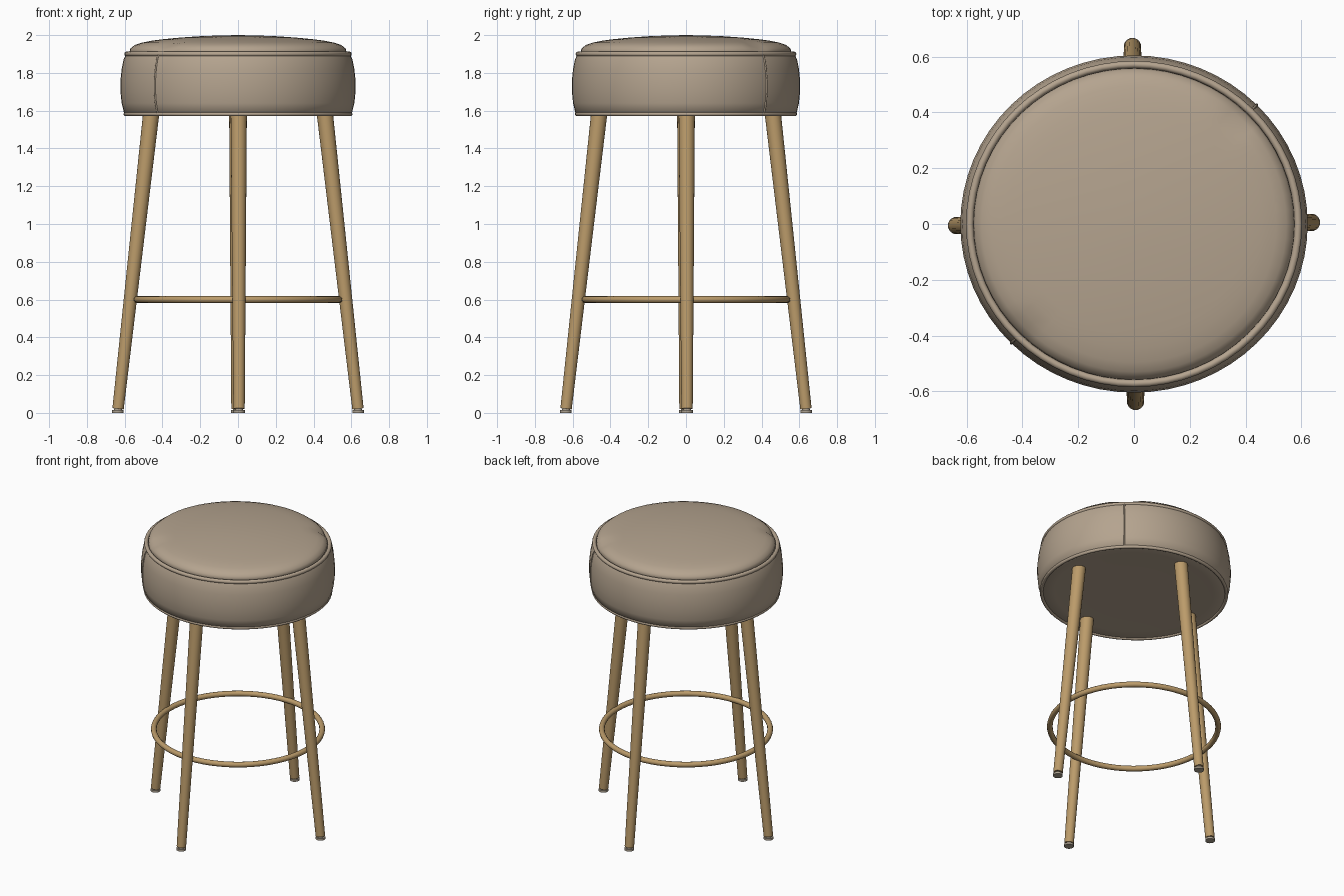
import bpy, bmesh, math
from mathutils import Vector

if "Cube" in bpy.data.objects:
    bpy.data.objects.remove(bpy.data.objects["Cube"])


def material(name, color):
    m = bpy.data.materials.new(name)
    m.use_nodes = True
    m.diffuse_color = (*color, 1)
    m.node_tree.nodes["Principled BSDF"].inputs["Base Color"].default_value = (*color, 1)
    return m


LEATHER = material("taupe leather", (0.46, 0.37, 0.275))
METAL = material("brushed gold", (0.50, 0.33, 0.145))
GLIDE = material("foot glide grey", (0.42, 0.36, 0.28))
WIDE, DEEP = 1.02, 0.99          # the seat is slightly oval


def finish(name, bm, mat, angle=50):
    bmesh.ops.recalc_face_normals(bm, faces=bm.faces)
    mesh = bpy.data.meshes.new(name)
    bm.to_mesh(mesh)
    bm.free()
    obj = bpy.data.objects.new(name, mesh)
    bpy.context.collection.objects.link(obj)
    mesh.materials.append(mat)
    bpy.ops.object.select_all(action="DESELECT")
    obj.select_set(True)
    bpy.context.view_layer.objects.active = obj
    bpy.ops.object.shade_smooth_by_angle(angle=math.radians(angle))
    return obj


def lathe(profile, segments=64, closed=False):
    """Turn a list of (radius, height) points about the z axis."""
    bm = bmesh.new()
    verts = [bm.verts.new((r, 0, z)) for r, z in profile]
    edges = [bm.edges.new(p) for p in zip(verts, verts[1:])]
    if closed:
        edges.append(bm.edges.new((verts[-1], verts[0])))
    bmesh.ops.spin(bm, geom=verts + edges, axis=(0, 0, 1), cent=(0, 0, 0),
                   angle=math.tau, steps=segments, use_duplicate=False)
    bmesh.ops.remove_doubles(bm, verts=bm.verts, dist=0.0005)
    return bm


def ring(name, radius, height, tube, mat, sx=1, sy=1):
    circle = [(radius + tube * math.cos(a), height + tube * math.sin(a))
              for a in (math.tau * i / 12 for i in range(12))]
    bm = lathe(circle, closed=True)
    bmesh.ops.scale(bm, vec=(sx, sy, 1), verts=bm.verts)
    return finish(name, bm, mat)


def rod(name, start, end, r1, r2, mat):
    start, end = Vector(start), Vector(end)
    axis = end - start
    bm = bmesh.new()
    bmesh.ops.create_cone(bm, cap_ends=True, segments=20, radius1=r1, radius2=r2,
                          depth=axis.length)
    obj = finish(name, bm, mat)
    obj.location = (start + end) / 2
    obj.rotation_euler = axis.to_track_quat("Z", "Y").to_euler()
    return obj


# Seat body: bulging side band with a flat underside
side = [(0, 1.585), (0.3, 1.585), (0.5, 1.585), (0.575, 1.58), (0.592, 1.59),
        (0.604, 1.64), (0.61, 1.7), (0.61, 1.76), (0.604, 1.82), (0.594, 1.87),
        (0.583, 1.895), (0.55, 1.9), (0, 1.9)]
bm = lathe(side)
bmesh.ops.scale(bm, vec=(WIDE, DEEP, 1), verts=bm.verts)
finish("seat_side", bm, LEATHER)

# Domed top panel, tucked in where the two side seams meet it
dome = [(0.555, 1.89), (0.564, 1.91), (0.558, 1.93), (0.535, 1.948), (0.5, 1.96),
        (0.45, 1.97), (0.4, 1.977), (0.3, 1.987), (0.2, 1.994), (0.1, 1.998), (0, 2.0)]
bm = lathe(dome)
bmesh.ops.scale(bm, vec=(WIDE, DEEP, 1), verts=bm.verts)
for v in bm.verts:
    for sign in (1, -1):
        gap = (v.co.xy - Vector((0.39, 0.39)) * sign).length
        v.co.z -= 0.02 * math.exp(-(gap / 0.05) ** 2)
finish("seat_top", bm, LEATHER)

# Piping around the upper and lower edges
ring("upper_piping", 0.577, 1.9, 0.013, LEATHER, WIDE, DEEP)
ring("lower_piping", 0.583, 1.582, 0.011, LEATHER, WIDE, DEEP)

# Two vertical side seams on opposite corners
for label, sign in (("front", -1), ("back", 1)):
    curve = bpy.data.curves.new(label + "_seam", "CURVE")
    curve.dimensions = "3D"
    curve.bevel_depth = 0.005
    curve.bevel_resolution = 2
    spline = curve.splines.new("POLY")
    points = side[4:11]
    spline.points.add(len(points) - 1)
    for p, (r, z) in zip(spline.points, points):
        k = r * math.sqrt(0.5) * sign
        p.co = (k * WIDE, k * DEEP, z, 1)
    seam = bpy.data.objects.new(label + "_seam", curve)
    bpy.context.collection.objects.link(seam)
    curve.materials.append(LEATHER)

# Four splayed, tapered legs with glides
for i, label in enumerate(("left", "back", "right", "front")):
    a = math.radians(90 * i + 0.5)
    c, s = math.cos(a), math.sin(a)
    rod(label + "_leg", (c * 0.635, s * 0.635, 0.022), (c * 0.458, s * 0.458, 1.6),
        0.03, 0.043, METAL)
    rod(label + "_glide_stem", (c * 0.636, s * 0.636, 0.01), (c * 0.634, s * 0.634, 0.03),
        0.02, 0.02, GLIDE)
    rod(label + "_glide", (c * 0.636, s * 0.636, 0), (c * 0.636, s * 0.636, 0.014),
        0.031, 0.031, GLIDE)

# Footrest hoop
ring("footrest_ring", 0.535, 0.6, 0.018, METAL)
